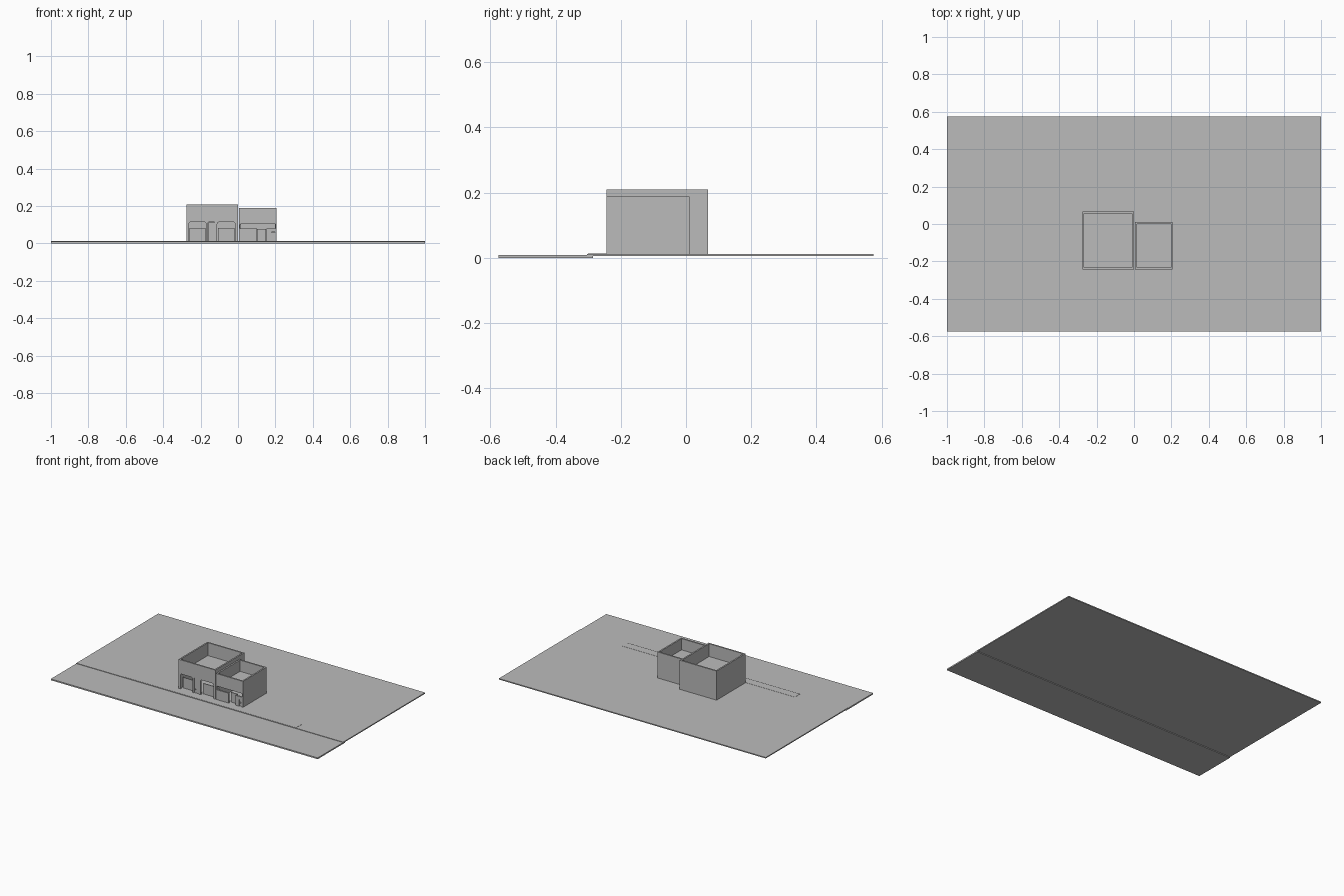
import bpy, bmesh

cube = bpy.data.objects.get("Cube")
if cube:
    bpy.data.objects.remove(cube, do_unlink=True)

GREY = (0.5, 0.5, 0.5, 1)
grey = bpy.data.materials.new("plain_grey")
grey.use_nodes = True
grey.diffuse_color = GREY
grey.node_tree.nodes["Principled BSDF"].inputs["Base Color"].default_value = GREY


def box(name, x, y, z, round_top=0):
    """Box from (min, max) ranges, optionally rounding the two upper corners."""
    bm = bmesh.new()
    bmesh.ops.create_cube(bm, size=1)
    for v in bm.verts:
        v.co = [r[0] + (c + 0.5) * (r[1] - r[0]) for c, r in zip(v.co, (x, y, z))]
    if round_top:
        edges = [e for e in bm.edges
                 if all(abs(v.co.z - z[1]) < 1e-5 for v in e.verts)
                 and abs(e.verts[0].co.x - e.verts[1].co.x) < 1e-5]
        bmesh.ops.bevel(bm, geom=edges, offset=round_top, segments=3,
                        profile=0.5, affect='EDGES')
    mesh = bpy.data.meshes.new(name)
    bm.to_mesh(mesh)
    bm.free()
    obj = bpy.data.objects.new(name, mesh)
    bpy.context.collection.objects.link(obj)
    mesh.materials.append(grey)
    return obj


def cut(target, cutter):
    cutter.hide_render = True
    mod = target.modifiers.new("opening", 'BOOLEAN')
    mod.operation = 'DIFFERENCE'
    mod.solver = 'EXACT'
    mod.object = cutter
    bpy.context.view_layer.objects.active = target
    bpy.ops.object.modifier_apply(modifier=mod.name)
    bpy.data.objects.remove(cutter, do_unlink=True)


GROUND = 0.012
FRONT = -0.243
WALL = 0.01


def building(name, x, back, top, roof, openings):
    """Parapeted shell with a sunken roof and shopfront openings."""
    shell = box(name + "_walls", x, (FRONT, back), (GROUND - 0.003, top))
    inner_x = (x[0] + WALL, x[1] - WALL)
    inner_y = (FRONT + WALL, back - WALL)
    cut(shell, box("cavity", inner_x, inner_y, (-0.1, top + 0.1)))
    for left, right, low, high, radius in openings:
        cut(shell, box("opening", (left, right), (FRONT - 0.02, FRONT + 0.02),
                       (low, high), radius))
    box(name + "_roof", inner_x, inner_y, (roof - 0.006, roof))


# Ground: road in front, lot behind, thin pavement before the shops
box("road", (-1, 1), (-0.575, -0.285), (0, 0.009))
box("lot", (-1, 1), (-0.303, 0.575), (0.005, GROUND))
box("pavement", (-0.645, 0.645), (-0.3, -0.244), (0.008, GROUND + 0.001))

# Two adjoining shops
building("large_shop", (-0.276, 0), 0.067, 0.209, 0.122, [
    (-0.262, -0.171, GROUND, 0.114, 0.01),
    (-0.160, -0.123, GROUND, 0.114, 0.006),
    (-0.111, -0.015, GROUND, 0.114, 0.01)])
building("small_shop", (0.005, 0.207), 0.01, 0.188, 0.112, [
    (0.012, 0.200, 0.079, 0.104, 0.003),
    (0.100, 0.153, GROUND, 0.079, 0.003),
    (0.178, 0.198, GROUND, 0.060, 0.003)])

# Display panels, doors and handles set back in the openings
recess = (FRONT + 0.022, FRONT + 0.027)
for name, left, right, high in [("left_display", -0.258, -0.173, 0.083),
                                ("right_display", -0.106, -0.019, 0.083),
                                ("shop_window", 0.102, 0.151, 0.078)]:
    box(name, (left, right), recess, (GROUND, high))
for name, left, right, high in [("large_shop_door", -0.159, -0.124, 0.112),
                                ("small_shop_door", 0.179, 0.197, 0.059)]:
    box(name, (left, right), (FRONT + 0.006, FRONT + 0.009), (GROUND, high))
    box(name + "_handle", (left + 0.004, left + 0.01),
        (FRONT + 0.002, FRONT + 0.006), (0.034, 0.04))
